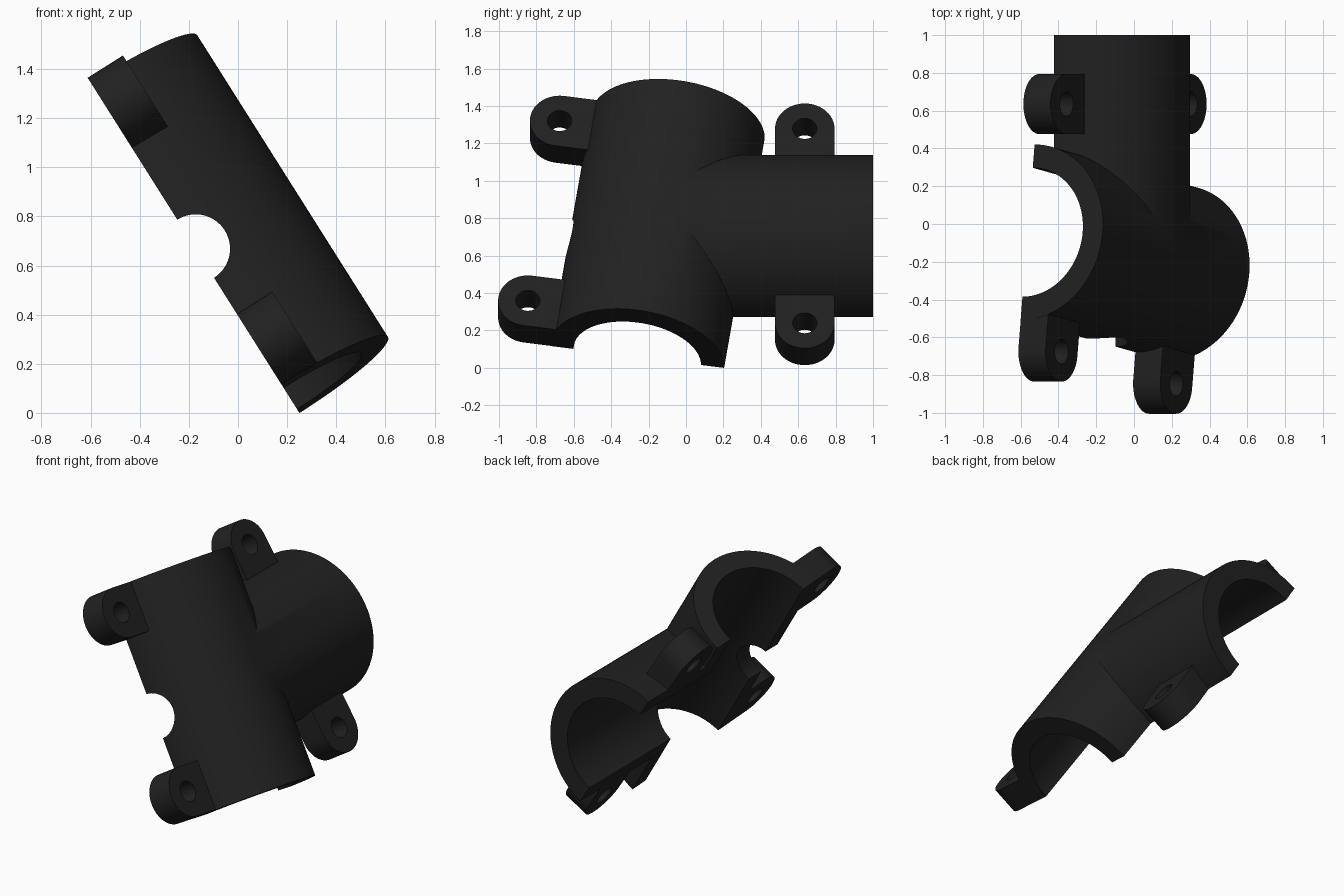
import bpy, bmesh, math
from mathutils import Matrix, Vector

if "Cube" in bpy.data.objects:
    bpy.data.objects.remove(bpy.data.objects["Cube"])

# Local frame: X = branch direction, Y = up along the split plane, Z = out of the split plane
R, BORE, HOLE = 0.47, 0.345, 0.14
LUG_W, LUG_T, LUG_D = 0.159, 0.17, 0.615
TILT = math.radians(8.5)
MAIN_LEN = 1.47
BRANCH_Y = 0.791
axis = Vector((math.sin(TILT), math.cos(TILT), 0))
side = Vector((-math.cos(TILT), math.sin(TILT), 0))
foot = Vector((-0.261, 0.069, 0))
out_x = Vector((1, 0, 0))
start = Vector((-0.153, BRANCH_Y, 0))


def to_object(name, bm):
    me = bpy.data.meshes.new(name)
    bmesh.ops.recalc_face_normals(bm, faces=bm.faces)
    bm.to_mesh(me)
    bm.free()
    ob = bpy.data.objects.new(name, me)
    bpy.context.collection.objects.link(ob)
    return ob


def rod(name, a, b, r, seg=96):
    d = b - a
    bm = bmesh.new()
    m = Matrix.Translation((a + b) / 2) @ d.to_track_quat('Z', 'Y').to_matrix().to_4x4()
    bmesh.ops.create_cone(bm, cap_ends=True, segments=seg, radius1=r, radius2=r,
                          depth=d.length, matrix=m)
    return to_object(name, bm)


def lug(center, d):
    # Tab with a rounded end, reaching back into the pipe wall
    p = Vector((-d.y, d.x, 0))
    pts = [center - d * 0.21 + p * LUG_W]
    for i in range(25):
        a = math.pi / 2 - math.pi * i / 24
        pts.append(center + (d * math.cos(a) + p * math.sin(a)) * LUG_W)
    pts.append(center - d * 0.21 - p * LUG_W)
    bm = bmesh.new()
    f = bm.faces.new([bm.verts.new(q - Vector((0, 0, 0.1))) for q in pts])
    ext = bmesh.ops.extrude_face_region(bm, geom=[f])['geom']
    bmesh.ops.translate(bm, vec=(0, 0, LUG_T + 0.1),
                        verts=[v for v in ext if isinstance(v, bmesh.types.BMVert)])
    return to_object("lug", bm)


# Main pipe and branch pipe
body = rod("tee_clamp_half", foot, foot + axis * MAIN_LEN, R)
adds = [rod("branch", start, Vector((1, BRANCH_Y, 0)), R)]

# Bolt lugs: two on the main pipe, two on the branch
spots = [(foot + axis * s + side * LUG_D, side) for s in (0.16, MAIN_LEN - 0.16)]
for s in (-1, 1):
    spots.append((Vector((0.635, BRANCH_Y + s * LUG_D, 0)), Vector((0, s, 0))))
adds += [lug(c, d) for c, d in spots]

# Bores, side hole, bolt holes and the split plane
cuts = [rod("main_bore", foot - axis * 0.1, foot + axis * (MAIN_LEN + 0.1), BORE),
        rod("branch_bore", start, Vector((1.1, BRANCH_Y, 0)), BORE),
        rod("side_hole", start - out_x, start, HOLE, 64)]
up = Vector((0, 0, 0.5))
cuts += [rod("bolt_hole", c - up, c + up, 0.065, 32) for c, d in spots]
bm = bmesh.new()
bmesh.ops.create_cube(bm, size=4, matrix=Matrix.Translation((0, 0, -2)))
cuts.append(to_object("split_block", bm))

for tools, op in ((adds, 'UNION'), (cuts, 'DIFFERENCE')):
    for t in tools:
        t.hide_render = True
        mod = body.modifiers.new(t.name, 'BOOLEAN')
        mod.operation, mod.solver, mod.object = op, 'EXACT', t
dg = bpy.context.evaluated_depsgraph_get()
mesh = bpy.data.meshes.new_from_object(body.evaluated_get(dg))
body.modifiers.clear()
body.data = mesh
for t in adds + cuts:
    bpy.data.objects.remove(t)

# Lean the split plane into place
c, s = 0.845, 0.534
mesh.transform(Matrix(((0, -s, c, 0.25), (1, 0, 0, 0), (0, c, s, 0), (0, 0, 0, 1))))

# Black plastic
mat = bpy.data.materials.new("black_plastic")
mat.diffuse_color = (0.015, 0.015, 0.015, 1)
mat.use_nodes = True
mat.node_tree.nodes["Principled BSDF"].inputs["Base Color"].default_value = mat.diffuse_color
mesh.materials.clear()
mesh.materials.append(mat)
bpy.ops.object.select_all(action='DESELECT')
body.select_set(True)
bpy.context.view_layer.objects.active = body
bpy.ops.object.shade_smooth_by_angle(angle=math.radians(30))
